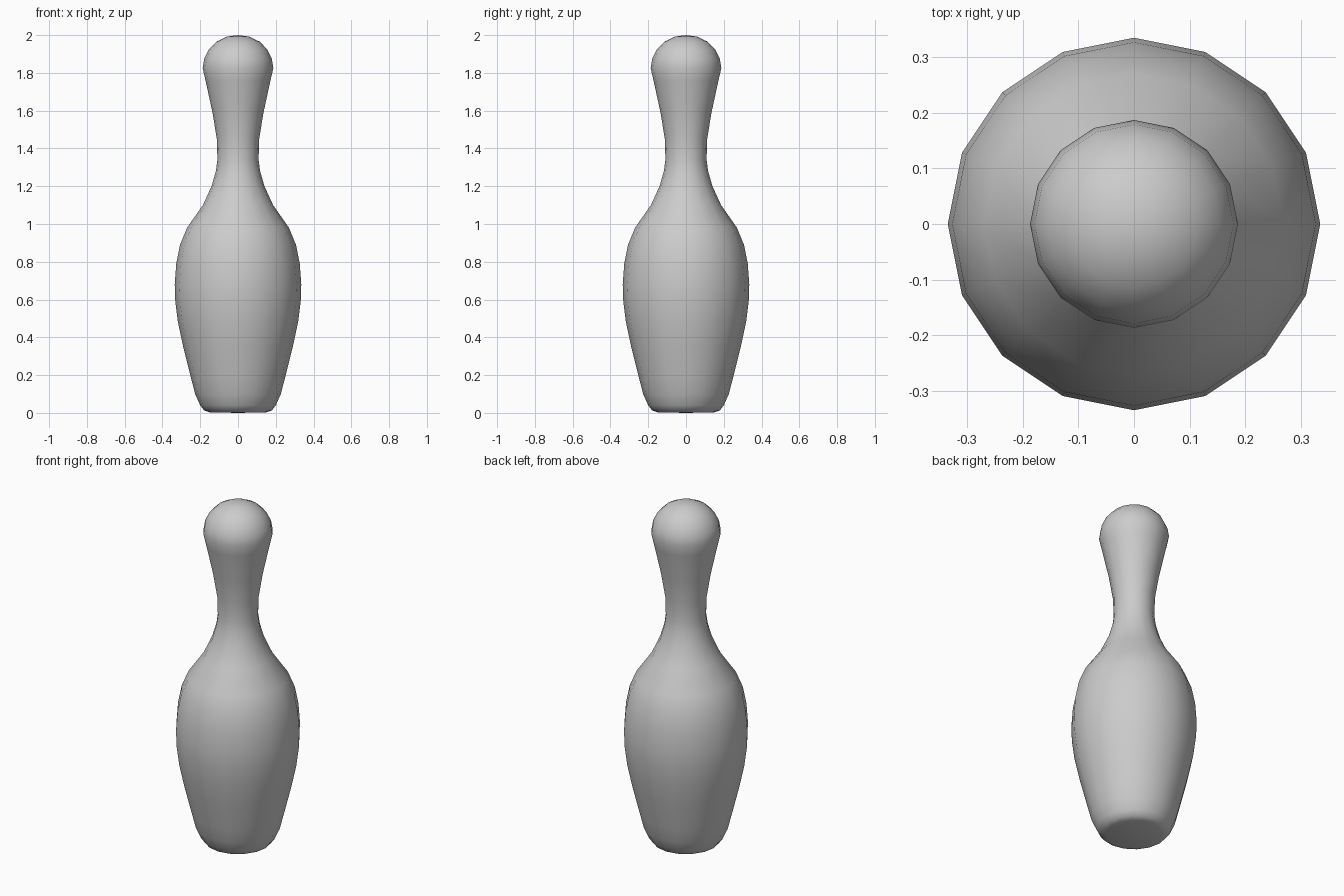
import bpy
import bmesh
from math import pi
from mathutils import Vector

cube = bpy.data.objects.get("Cube")
if cube:
    bpy.data.objects.remove(cube, do_unlink=True)

SIDES = 16

# Half outline (radius, height) from the base to the crown
PROFILE = [
    (0, 0), (0.15, 0.003), (0.18, 0.013), (0.2, 0.04), (0.227, 0.1),
    (0.25, 0.19), (0.29, 0.35), (0.318, 0.48), (0.332, 0.59), (0.335, 0.68),
    (0.327, 0.79), (0.307, 0.89), (0.27, 0.98), (0.186, 1.1), (0.14, 1.2),
    (0.117, 1.28), (0.109, 1.34), (0.112, 1.45), (0.135, 1.59),
    (0.172, 1.76), (0.187, 1.825), (0.179, 1.875), (0.155, 1.925),
    (0.115, 1.965), (0.06, 1.992), (0, 2),
]


def make_material(name, color):
    mat = bpy.data.materials.new(name)
    mat.use_nodes = True
    mat.diffuse_color = color
    mat.node_tree.nodes["Principled BSDF"].inputs["Base Color"].default_value = color
    return mat


def lathe(name, profile, mat):
    """Spin a half outline around the z axis."""
    bm = bmesh.new()
    verts = [bm.verts.new((r, 0, z)) for r, z in profile]
    edges = [bm.edges.new(pair) for pair in zip(verts, verts[1:])]
    bmesh.ops.spin(bm, geom=verts + edges, cent=Vector(), axis=(0, 0, 1),
                   angle=2 * pi, steps=SIDES, use_merge=True)
    bmesh.ops.remove_doubles(bm, verts=bm.verts, dist=0.0005)
    bmesh.ops.recalc_face_normals(bm, faces=bm.faces)
    for face in bm.faces:
        face.smooth = True
    mesh = bpy.data.meshes.new(name)
    bm.to_mesh(mesh)
    bm.free()
    mesh.materials.append(mat)
    obj = bpy.data.objects.new(name, mesh)
    bpy.context.collection.objects.link(obj)
    return obj


# Whole pin, one smooth turned body
lathe("pin_body", PROFILE, make_material("light_grey", (0.6, 0.6, 0.6, 1)))
